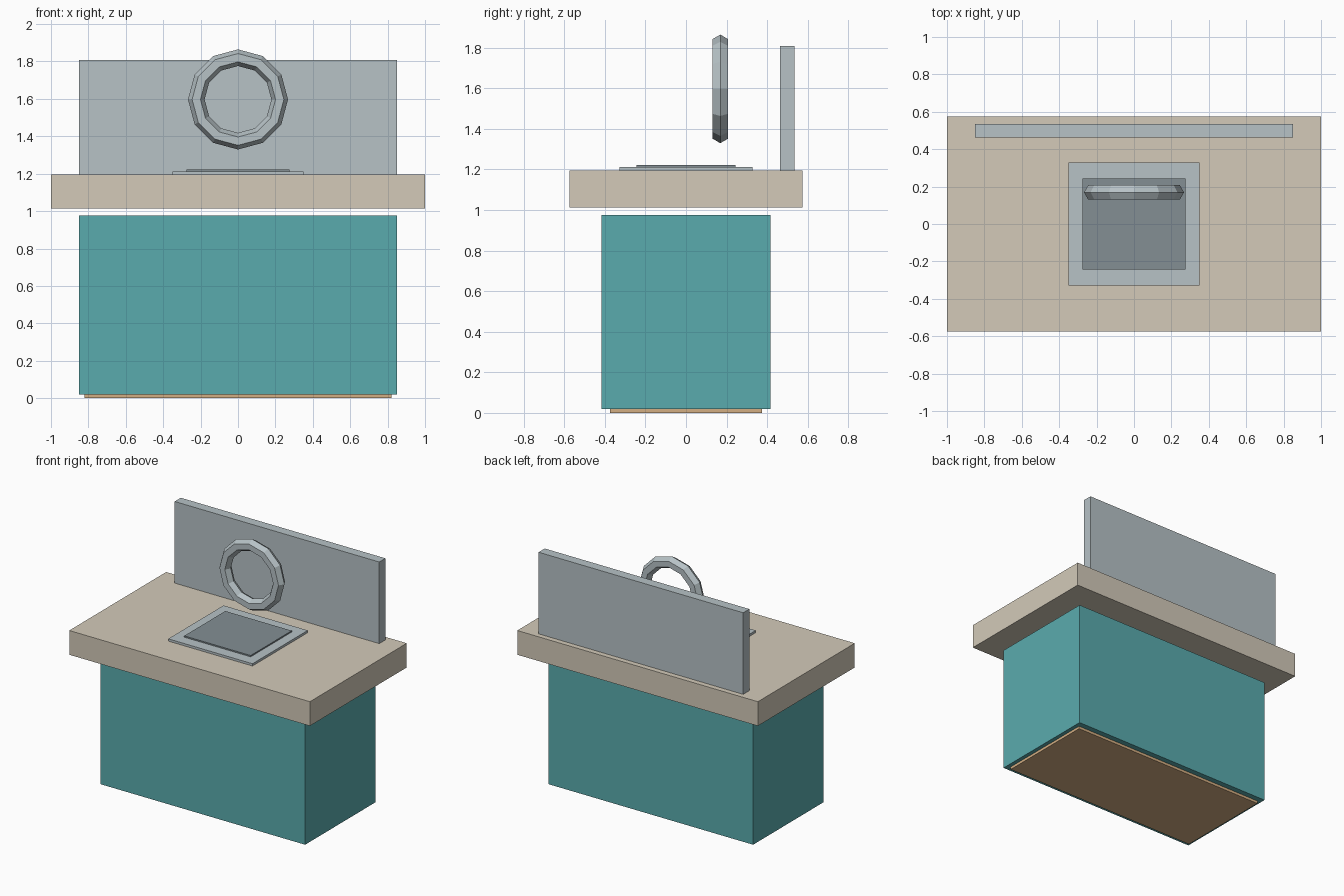
import bpy
import math

default_cube = bpy.data.objects.get("Cube")
if default_cube:
    bpy.data.objects.remove(default_cube, do_unlink=True)


def linear(c):
    c /= 255
    return c / 12.92 if c <= 0.04045 else ((c + 0.055) / 1.055) ** 2.4


def material(name, *rgb):
    mat = bpy.data.materials.new(name)
    mat.use_nodes = True
    colour = [linear(c) for c in rgb] + [1]
    mat.diffuse_color = colour
    mat.node_tree.nodes["Principled BSDF"].inputs["Base Color"].default_value = colour
    return mat


def finish(name, mat):
    obj = bpy.context.object
    obj.name = obj.data.name = name
    obj.data.materials.append(mat)
    return obj


def box(name, mat, width, depth, bottom, top, y=0):
    """Upright box centred on x = 0, between two heights."""
    bpy.ops.mesh.primitive_cube_add(size=1, location=(0, y, (bottom + top) / 2))
    bpy.context.object.scale = (width, depth, top - bottom)
    bpy.ops.object.transform_apply(location=False, rotation=False, scale=True)
    return finish(name, mat)


teal = material("teal paint", 90, 171, 174)
stone = material("beige stone", 211, 202, 185)
metal = material("pale steel", 183, 194, 198)
dark_metal = material("dark steel", 131, 143, 148)
wood = material("tan wood", 212, 175, 131)

# Cabinet on its plinth, with the worktop set just above it
box("plinth", wood, 1.64, 0.75, 0, 0.02)
box("cabinet", teal, 1.70, 0.834, 0.02, 0.976)
box("countertop", stone, 2.0, 1.15, 1.013, 1.195)

# Back panel
box("backsplash", metal, 1.70, 0.073, 1.195, 1.808, y=0.499)

# Sink
box("sink_rim", metal, 0.70, 0.656, 1.195, 1.212)
box("sink_basin", dark_metal, 0.552, 0.488, 1.212, 1.222)

# Faceted upright ring over the sink
bpy.ops.mesh.primitive_torus_add(
    major_segments=12, minor_segments=6, major_radius=0.223, minor_radius=0.0445,
    location=(0, 0.169, 1.597), rotation=(math.pi / 2, 0, 0))
finish("faucet_ring", metal)
bpy.ops.object.shade_flat()
